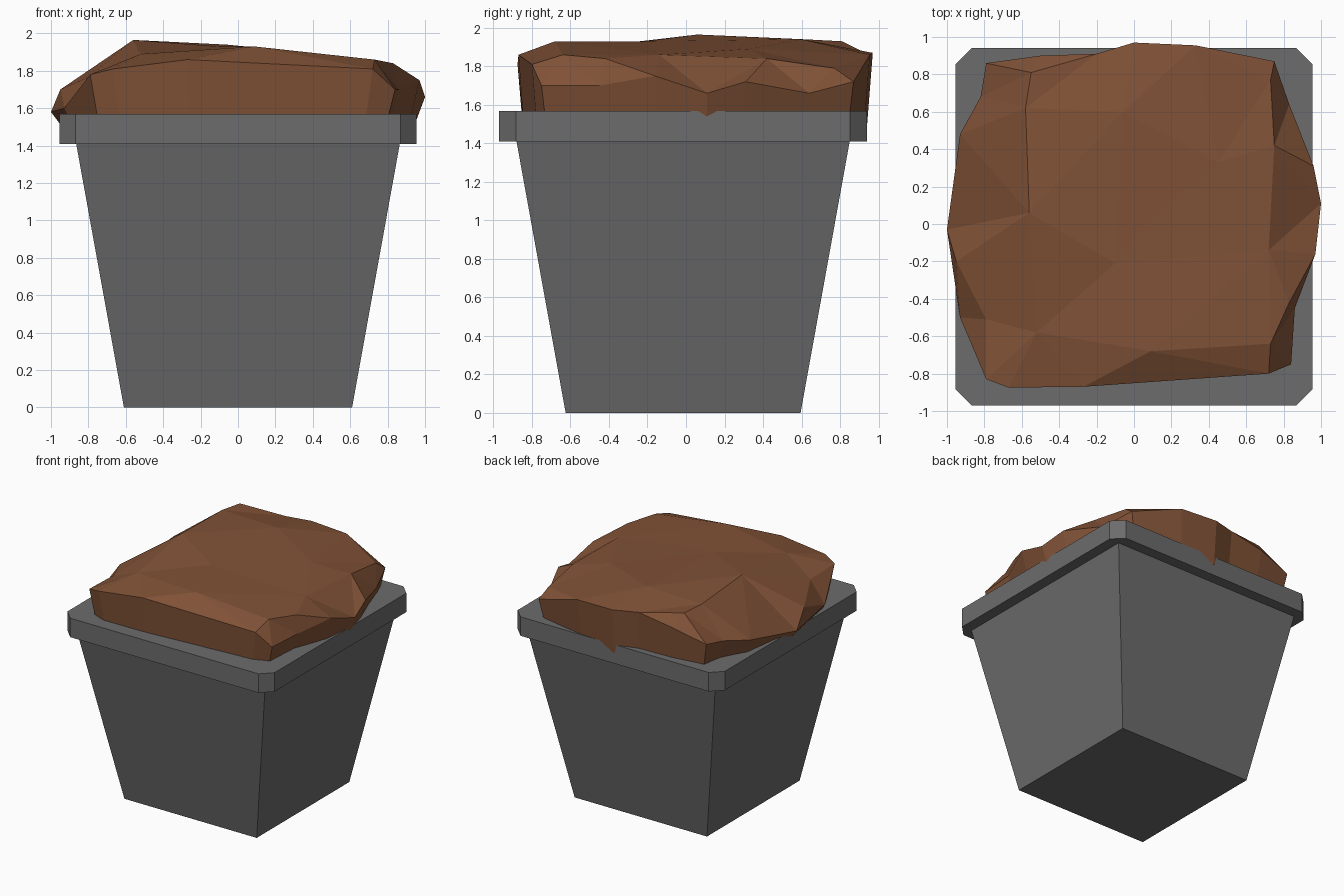
import bpy, bmesh
from mathutils import Vector
from mathutils.geometry import delaunay_2d_cdt

if "Cube" in bpy.data.objects:
    bpy.data.objects.remove(bpy.data.objects["Cube"])

YC = -0.015  # pot centre in y


def material(name, rgb):
    m = bpy.data.materials.new(name)
    m.diffuse_color = (*rgb, 1)
    m.use_nodes = True
    m.node_tree.nodes["Principled BSDF"].inputs["Base Color"].default_value = m.diffuse_color
    return m


GREY = material("grey_plastic", (0.15, 0.15, 0.15))
BROWN = material("brown_soil", (0.22, 0.085, 0.038))


def finish(bm, name, mat):
    bmesh.ops.recalc_face_normals(bm, faces=bm.faces)
    me = bpy.data.meshes.new(name)
    bm.to_mesh(me)
    bm.free()
    me.materials.append(mat)
    ob = bpy.data.objects.new(name, me)
    bpy.context.collection.objects.link(ob)
    return ob


def loft(name, rings, mat):
    """Stack closed rings of equal length and cap both ends."""
    bm = bmesh.new()
    vs = [[bm.verts.new(p) for p in r] for r in rings]
    n = len(vs[0])
    for a, b in zip(vs, vs[1:]):
        for i in range(n):
            j = (i + 1) % n
            bm.faces.new((a[i], a[j], b[j], b[i]))
    bm.faces.new(vs[0])
    bm.faces.new(vs[-1])
    return finish(bm, name, mat)


def square(h, z):
    return [(x * h, YC + y * h, z) for x, y in ((-1, -1), (1, -1), (1, 1), (-1, 1))]


def cut_square(h, c, z):
    k = h - c
    return [(x, YC + y, z) for x, y in ((-k, -h), (k, -h), (h, -k), (h, k),
                                        (k, h), (-k, h), (-h, k), (-h, -k))]


# Tapered pot body and chamfered rim
loft("pot_body", [square(0.61, 0), square(0.867, 1.42)], GREY)
loft("pot_rim", [cut_square(0.955, 0.087, 1.41), cut_square(0.955, 0.087, 1.568)], GREY)

# Soil mound: outline points, then the crown points
outline = [(-.79, -.83, 1.78), (-.67, -.875, 1.81), (-.27, -.87, 1.86), (.72, -.8, 1.81),
           (.84, -.75, 1.70), (.86, -.45, 1.70), (.97, -.16, 1.75), (1, .11, 1.66),
           (.96, .31, 1.72), (.83, .64, 1.66), (.75, .87, 1.72), (.33, .955, 1.86),
           (0, .97, 1.87), (-.2, .91, 1.88), (-.5, .9, 1.83), (-.79, .86, 1.75),
           (-.82, .68, 1.72), (-.93, .48, 1.68), (-1, -.03, 1.58), (-.93, -.5, 1.60)]
crown = [(-.79, -.51, 1.77), (-.52, -.58, 1.89), (.09, -.68, 1.93), (.73, -.64, 1.86),
         (.83, -.42, 1.84), (-.95, -.2, 1.70), (-.56, .06, 1.965), (-.58, .62, 1.94),
         (-.55, .81, 1.93), (-.06, .6, 1.94), (.75, .42, 1.84), (.45, .33, 1.89),
         (-.1, -.21, 1.93), (.72, -.14, 1.86), (.73, .77, 1.79)]
pts = outline + crown
n = len(outline)
_, _, tris, *_ = delaunay_2d_cdt([Vector(p[:2]) for p in pts], [], [list(range(n))], 1, 1e-5)
bm = bmesh.new()
top = [bm.verts.new(p) for p in pts]
for t in tris:
    bm.faces.new([top[i] for i in t])
# Skirt tucks inward down into the rim
low = [bm.verts.new((x * 0.94, y * 0.97, 1.5)) for x, y, z in outline]
for i in range(n):
    j = (i + 1) % n
    bm.faces.new((top[i], low[i], low[j], top[j]))
bm.faces.new(low)
finish(bm, "soil_mound", BROWN)
